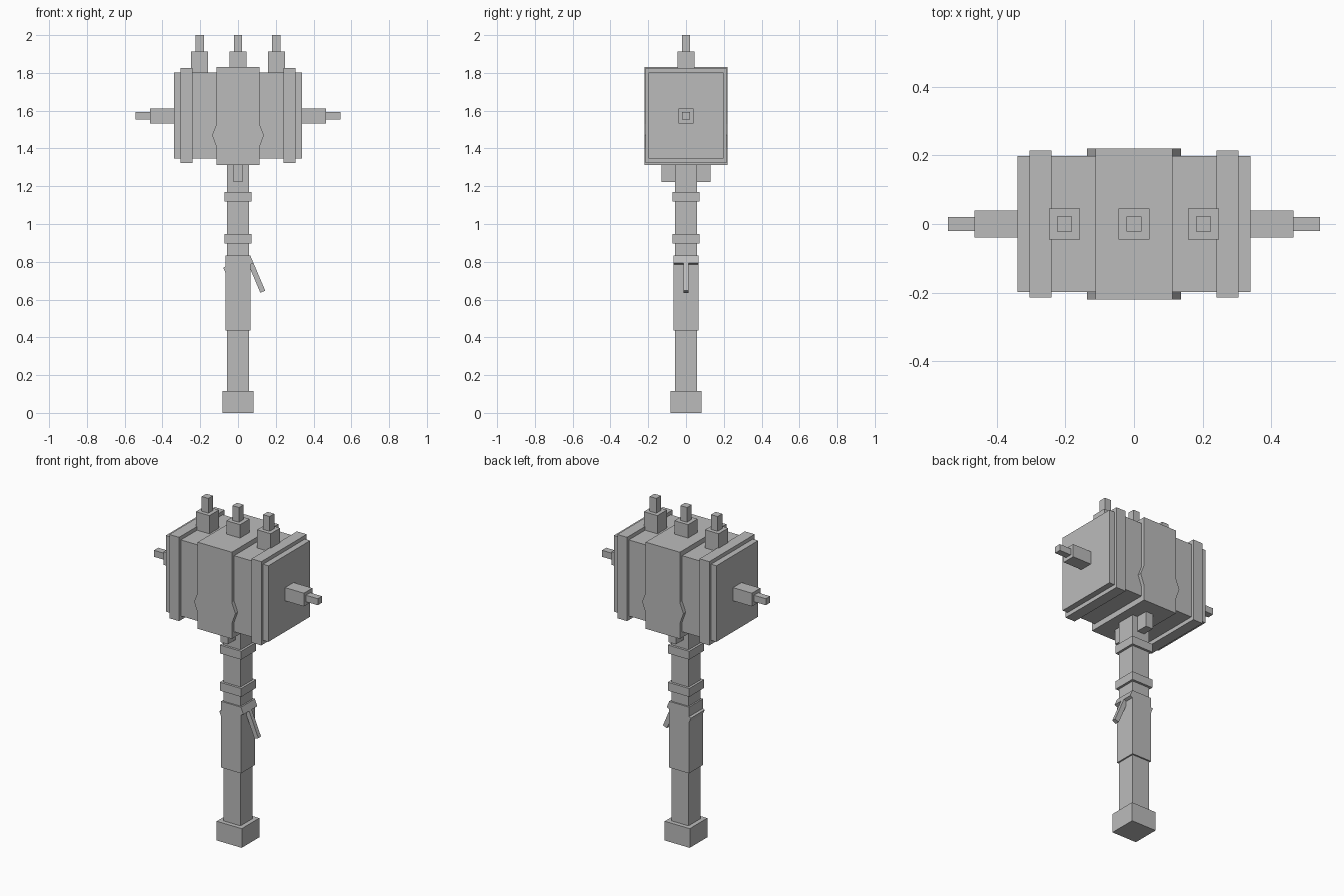
import bpy, bmesh, math
from mathutils import Matrix

if "Cube" in bpy.data.objects:
    bpy.data.objects.remove(bpy.data.objects["Cube"])

mat = bpy.data.materials.new("plain_grey")
mat.diffuse_color = (0.5, 0.5, 0.5, 1)
mat.use_nodes = True
mat.node_tree.nodes["Principled BSDF"].inputs["Base Color"].default_value = mat.diffuse_color


def finish(name, bm, matrix=None):
    if matrix:
        bm.transform(matrix)
    bmesh.ops.recalc_face_normals(bm, faces=bm.faces[:])
    me = bpy.data.meshes.new(name)
    bm.to_mesh(me)
    bm.free()
    me.materials.append(mat)
    ob = bpy.data.objects.new(name, me)
    bpy.context.collection.objects.link(ob)
    return ob


def box(name, x, y, z, matrix=None):
    """Box from (min, max) ranges on each axis."""
    bm = bmesh.new()
    bmesh.ops.create_cube(bm, size=1)
    for v in bm.verts:
        v.co = [r[0] if c < 0 else r[1] for c, r in zip(v.co, (x, y, z))]
    return finish(name, bm, matrix)


def post(name, h, z0, z1, x=0.0):
    """Square upright block of half width h."""
    return box(name, (x - h, x + h), (-h, h), (z0, z1))


# Handle
post("pommel", 0.083, 0, 0.115)
post("shaft", 0.057, 0.1, 1.35)
post("grip", 0.066, 0.435, 0.832)
post("lower_ring", 0.071, 0.897, 0.947)
post("upper_ring", 0.071, 1.12, 1.17)
box("head_bracket", (-0.024, 0.024), (-0.13, 0.13), (1.222, 1.34))

# Tilted strap wrapped around the grip, with a loose hanging end
tilt = Matrix.Translation((0.066, 0, 0.831)) @ Matrix.Rotation(math.radians(-23), 4, 'Y')
box("strap_wrap", (-0.157, 0), (-0.0655, 0.0655), (-0.042, 0), tilt)
box("strap_end", (-0.028, 0), (-0.0125, 0.0125), (-0.2, -0.03), tilt)

# Hammer head
box("head", (-0.34, 0.34), (-0.198, 0.198), (1.347, 1.803))
for side, s in (("left", -1), ("right", 1)):
    box(side + "_head_band", sorted((s * 0.24, s * 0.305)), (-0.215, 0.215), (1.323, 1.825))
    box(side + "_spike_base", sorted((s * 0.33, s * 0.465)), (-0.04, 0.04), (1.533, 1.612))
    box(side + "_spike_tip", sorted((s * 0.455, s * 0.543)), (-0.02, 0.02), (1.553, 1.592))

# Centre band: profile with a pointed notch on both sides, extruded front to back
half = [(0.113, 1.313), (0.113, 1.405), (0.137, 1.47), (0.113, 1.53), (0.113, 1.832)]
profile = half + [(-x, z) for x, z in reversed(half)]
bm = bmesh.new()
face = bm.faces.new([bm.verts.new((x, -0.22, z)) for x, z in profile])
new = bmesh.ops.extrude_face_region(bm, geom=[face], use_keep_orig=True)["geom"]
bmesh.ops.translate(bm, vec=(0, 0.44, 0), verts=[g for g in new if isinstance(g, bmesh.types.BMVert)])
finish("centre_band", bm)

# Top studs
for name, x in (("left", -0.203), ("middle", 0), ("right", 0.203)):
    post(name + "_stud_base", 0.045, 1.78, 1.912, x)
    post(name + "_stud_tip", 0.022, 1.9, 2.0, x)
